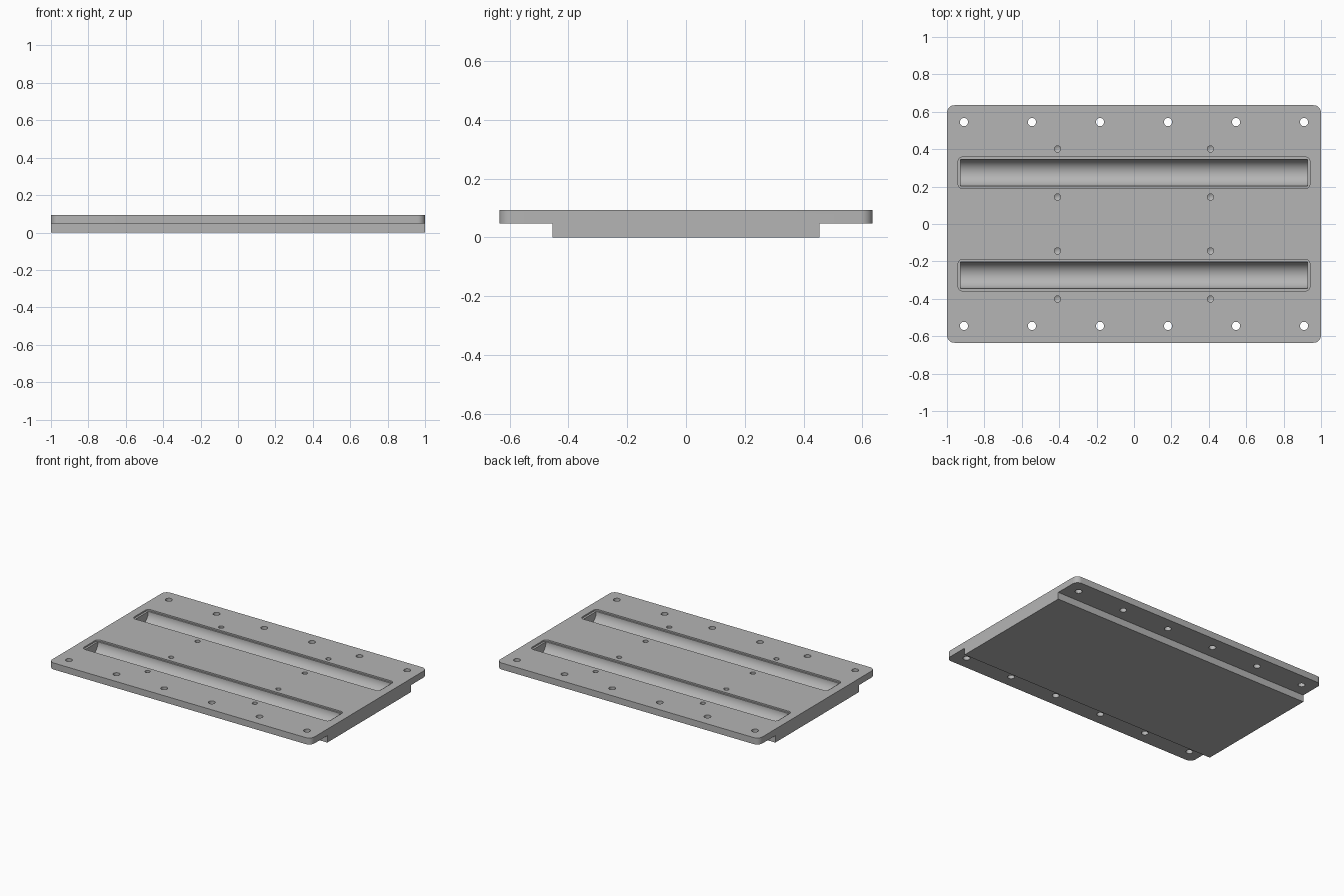
import bpy, bmesh, math
from mathutils import Vector

cube = bpy.data.objects.get("Cube")
if cube:
    bpy.data.objects.remove(cube, do_unlink=True)

TOP, STEP = 0.093, 0.048

metal = bpy.data.materials.new("machined grey")
metal.use_nodes = True
grey = (0.46, 0.46, 0.46, 1)
metal.diffuse_color = grey
metal.node_tree.nodes["Principled BSDF"].inputs["Base Color"].default_value = grey


def prism(name, points, direction):
    """Extrude a closed outline along a direction into a solid."""
    bm = bmesh.new()
    face = bm.faces.new([bm.verts.new(p) for p in points])
    out = bmesh.ops.extrude_face_region(bm, geom=[face])
    moved = [g for g in out["geom"] if isinstance(g, bmesh.types.BMVert)]
    bmesh.ops.translate(bm, verts=moved, vec=Vector(direction))
    bmesh.ops.recalc_face_normals(bm, faces=bm.faces)
    mesh = bpy.data.meshes.new(name)
    bm.to_mesh(mesh)
    bm.free()
    mesh.materials.append(metal)
    obj = bpy.data.objects.new(name, mesh)
    bpy.context.collection.objects.link(obj)
    return obj


def rounded_slab(name, half_x, half_y, radius, z0, z1, y=0.0):
    """Slab with rounded vertical corners."""
    points = []
    for i, (sx, sy) in enumerate([(1, 1), (-1, 1), (-1, -1), (1, -1)]):
        for k in range(9):
            a = math.pi / 2 * (i + k / 8)
            points.append((sx * (half_x - radius) + radius * math.cos(a),
                           y + sy * (half_y - radius) + radius * math.sin(a), z0))
    return prism(name, points, (0, 0, z1 - z0))


def drill(name, x, y, radius, z0, tip=0.0):
    """Round cutter, with a conical point when a tip length is given."""
    bm = bmesh.new()
    top = TOP + 0.05
    bmesh.ops.create_cone(bm, cap_ends=True, segments=32, radius1=radius,
                          radius2=radius, depth=top - z0)
    bmesh.ops.translate(bm, verts=bm.verts, vec=(x, y, (top + z0) / 2))
    if tip:
        base = min(bm.faces, key=lambda f: f.calc_center_median().z)
        centre = bmesh.ops.poke(bm, faces=[base])["verts"][0]
        centre.co.z -= tip
    mesh = bpy.data.meshes.new(name)
    bm.to_mesh(mesh)
    bm.free()
    mesh.materials.append(metal)
    obj = bpy.data.objects.new(name, mesh)
    bpy.context.collection.objects.link(obj)
    return obj


def combine(target, tool, operation):
    """Apply a boolean and discard its tool."""
    tool.hide_render = True
    mod = target.modifiers.new("cut", "BOOLEAN")
    mod.operation, mod.solver, mod.object = operation, "EXACT", tool
    bpy.context.view_layer.objects.active = target
    bpy.ops.object.modifier_apply(modifier=mod.name)
    bpy.data.objects.remove(tool, do_unlink=True)


# Flanged plate with a thicker centre block underneath
plate = rounded_slab("mounting_plate", 1.0, 0.635, 0.04, STEP, TOP)
block = prism("centre_block", [(-1, -0.455, 0), (1, -0.455, 0),
                               (1, 0.455, 0), (-1, 0.455, 0)], (0, 0, 0.07))
combine(plate, block, "UNION")

for side in (-1, 1):
    # Long round-bottomed trough with a shallow stepped rim
    y, r, axis_z = side * 0.274, 0.072, TOP - 0.01
    rim = rounded_slab("trough_rim", 0.941, 0.084, 0.025, axis_z, TOP + 0.05, y)
    combine(plate, rim, "DIFFERENCE")
    arc = [math.pi * (1 + k / 32) for k in range(33)]
    outline = [(-0.927, y + r * math.cos(a), axis_z + r * math.sin(a)) for a in arc]
    outline += [(-0.927, y + r, TOP + 0.05), (-0.927, y - r, TOP + 0.05)]
    combine(plate, prism("trough", outline, (1.854, 0, 0)), "DIFFERENCE")

    # Through holes along the flange
    for i in range(6):
        hole = drill("flange_hole", -0.909 + i * 0.3636, side * 0.545, 0.022, -0.05)
        combine(plate, hole, "DIFFERENCE")

    # Blind drilled holes either side of the trough
    for x in (-0.409, 0.409):
        for row in (0.144, 0.401):
            hole = drill("blind_hole", x, side * row, 0.017, 0.045, 0.01)
            combine(plate, hole, "DIFFERENCE")

# Smooth the curved walls, keep machined edges crisp
bpy.ops.object.select_all(action="DESELECT")
plate.select_set(True)
bpy.context.view_layer.objects.active = plate
bpy.ops.object.shade_smooth_by_angle(angle=math.radians(25))
